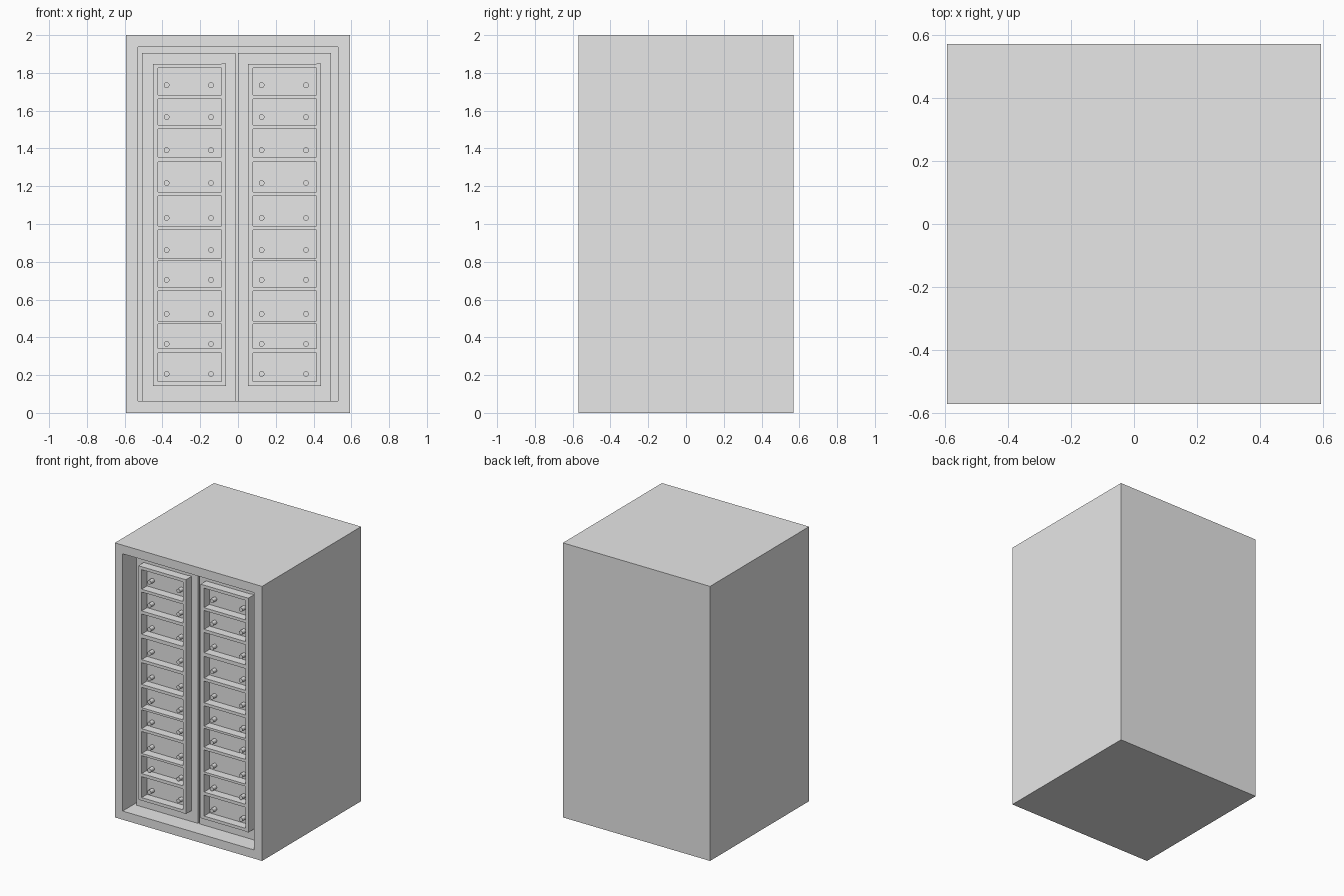
import bpy, bmesh, math
from mathutils import Matrix

if "Cube" in bpy.data.objects:
    bpy.data.objects.remove(bpy.data.objects["Cube"])

grey = bpy.data.materials.new("plain grey")
grey.diffuse_color = (0.8, 0.8, 0.8, 1)
grey.use_nodes = True
grey.node_tree.nodes["Principled BSDF"].inputs["Base Color"].default_value = grey.diffuse_color


def add_box(bm, x0, x1, y0, y1, z0, z1):
    m = Matrix.Translation(((x0 + x1) / 2, (y0 + y1) / 2, (z0 + z1) / 2))
    m = m @ Matrix.Diagonal((x1 - x0, y1 - y0, z1 - z0, 1))
    bmesh.ops.create_cube(bm, size=1, matrix=m)


def finish(bm, name):
    me = bpy.data.meshes.new(name)
    bm.to_mesh(me)
    bm.free()
    me.materials.append(grey)
    ob = bpy.data.objects.new(name, me)
    bpy.context.collection.objects.link(ob)
    return ob


W, D, H = 0.593, 0.57, 2.0
OX, Z0, Z1 = 0.53, 0.063, 1.937      # front opening
PANEL = -D + 0.127                   # front of the inner panels
RACK = -D + 0.065                    # front of the drawer racks

# Cabinet shell: one closed box with a pocket sunk into the front
bm = bmesh.new()
add_box(bm, -W, W, -D, D, 0, H)
front = min(bm.faces, key=lambda f: f.calc_center_median().y)
bmesh.ops.inset_region(bm, faces=[front], thickness=0.063, use_even_offset=True)
for v in front.verts:
    v.co.x = math.copysign(OX, v.co.x)
    v.co.z = Z0 if v.co.z < 1 else Z1
pocket = bmesh.ops.extrude_discrete_faces(bm, faces=[front])["faces"][0]
for v in pocket.verts:
    v.co.y = -0.35
finish(bm, "cabinet_shell")

# Drawer openings (bottom, top) and knob heights, top row first
rows = [(1.683, 1.825, 1.735), (1.525, 1.662, 1.566), (1.355, 1.502, 1.391),
        (1.17, 1.328, 1.217), (0.99, 1.148, 1.032), (0.82, 0.968, 0.862),
        (0.667, 0.804, 0.704), (0.487, 0.646, 0.524), (0.34, 0.47, 0.365),
        (0.165, 0.317, 0.206)]
BOTTOM, TOP = 0.143, 1.847


def build_column(side, px0, px1, rx):
    # Upright backing panel
    bm = bmesh.new()
    add_box(bm, px0, px1, PANEL, -0.36, Z0, 1.905)
    finish(bm, side + "_panel")

    # Rack: side posts and shelves between the drawers
    bm = bmesh.new()
    back = PANEL + 0.005
    add_box(bm, rx, rx + 0.027, RACK, back, BOTTOM, TOP)
    add_box(bm, rx + 0.363, rx + 0.387, RACK - 0.004, back, BOTTOM, TOP + 0.003)
    tops = [TOP] + [r[0] for r in rows]
    lows = [r[1] for r in rows] + [BOTTOM]
    for hi, lo in zip(tops, lows):
        add_box(bm, rx + 0.027, rx + 0.363, RACK, back, lo, hi)
    finish(bm, side + "_rack")

    # Round drawer knobs
    bm = bmesh.new()
    for _, _, kz in rows:
        for kx in (rx + 0.072, rx + 0.307):
            m = Matrix.Translation((kx, -D + 0.11, kz)) @ Matrix.Rotation(math.pi / 2, 4, 'X')
            bmesh.ops.create_cone(bm, cap_ends=True, segments=16, radius1=0.015,
                                  radius2=0.015, depth=0.045, matrix=m)
    knobs = finish(bm, side + "_knobs")
    bpy.ops.object.select_all(action='DESELECT')
    knobs.select_set(True)
    bpy.context.view_layer.objects.active = knobs
    bpy.ops.object.shade_smooth_by_angle()


build_column("left", -0.508, -0.013, -0.45)
build_column("right", 0.0, 0.492, 0.053)
